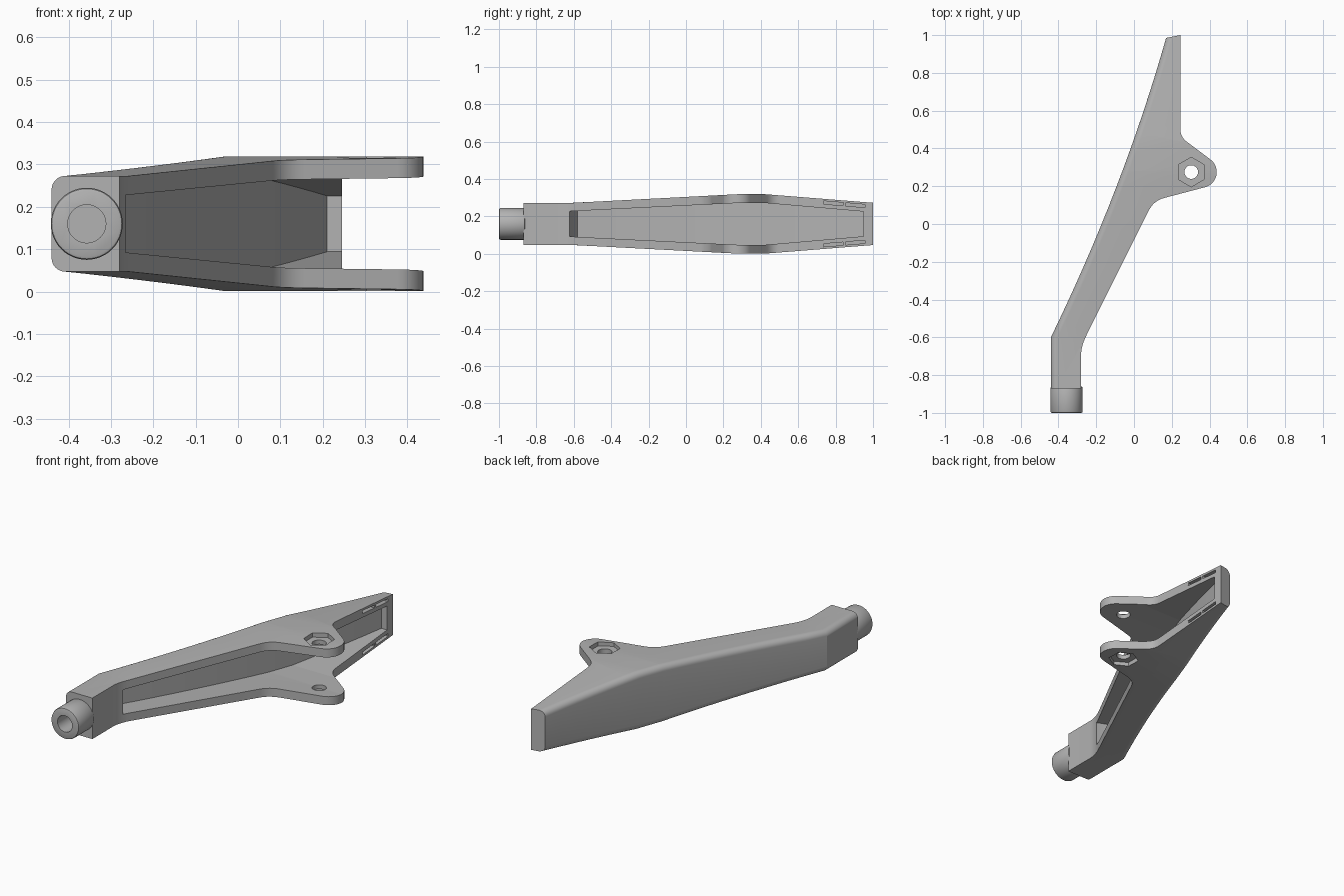
import bpy, bmesh, math
from mathutils import Vector

if "Cube" in bpy.data.objects:
    bpy.data.objects.remove(bpy.data.objects["Cube"])

MID = 0.16  # height of the mirror plane

grey = bpy.data.materials.new("plain grey")
grey.use_nodes = True
colour = (0.45, 0.45, 0.45, 1)
grey.diffuse_color = colour
grey.node_tree.nodes["Principled BSDF"].inputs["Base Color"].default_value = colour


def lerp_profile(y, stops):
    """Piecewise linear half height along y."""
    for (y0, h0), (y1, h1) in zip(stops, stops[1:]):
        if y <= y1:
            return h0 + (h1 - h0) * max(0, (y - y0) / (y1 - y0))
    return stops[-1][1]


def arc(cx, cy, r, a0, a1, n):
    return [(cx + r * math.cos(math.radians(a0 + (a1 - a0) * i / n)),
             cy + r * math.sin(math.radians(a0 + (a1 - a0) * i / n))) for i in range(n + 1)]


def fillet(a, b, c, n=6):
    """Quadratic bend from a to c around corner b."""
    a, b, c = Vector(a), Vector(b), Vector(c)
    return [tuple(a * (1 - t) ** 2 + b * 2 * t * (1 - t) + c * t * t)
            for t in (i / n for i in range(n + 1))]


def back_edge(y):
    """Gently bowed long edge of the arm."""
    t = (y + 0.6) / 1.585
    return -0.44 + 0.61 * t + 0.16 * t * (1 - t)


def solid(name, outline, stops, round_back=0):
    """Prism of an outline, its height following a profile along y."""
    bm = bmesh.new()
    base = bm.faces.new([bm.verts.new((x, y, -1)) for x, y in outline])
    top = bmesh.ops.extrude_face_region(bm, geom=[base])["geom"]
    for v in top:
        if isinstance(v, bmesh.types.BMVert):
            v.co.z = 1
    for y, _ in stops[1:-1]:
        bmesh.ops.bisect_plane(bm, geom=bm.verts[:] + bm.edges[:] + bm.faces[:],
                               plane_co=(0, y, 0), plane_no=(0, 1, 0), dist=1e-4)
    for v in bm.verts:
        v.co.z = MID + math.copysign(lerp_profile(v.co.y, stops), v.co.z)
    bmesh.ops.recalc_face_normals(bm, faces=bm.faces)
    if round_back:
        bm.normal_update()
        rim = [e for e in bm.edges
               if any(f.normal.x < -0.5 for f in e.link_faces)
               and any(abs(f.normal.z) > 0.5 for f in e.link_faces)]
        bmesh.ops.bevel(bm, geom=rim, offset=round_back, segments=8, profile=0.5,
                        affect='EDGES', clamp_overlap=True)
    mesh = bpy.data.meshes.new(name)
    bm.to_mesh(mesh)
    bm.free()
    ob = bpy.data.objects.new(name, mesh)
    bpy.context.collection.objects.link(ob)
    mesh.materials.append(grey)
    return ob


def cylinder(name, r, loc, depth, axis, sides=48):
    rot = (math.pi / 2, 0, 0) if axis == 'Y' else (0, 0, 0)
    bpy.ops.mesh.primitive_cylinder_add(vertices=sides, radius=r, depth=depth,
                                        location=loc, rotation=rot)
    ob = bpy.context.object
    ob.name = name
    ob.data.materials.append(grey)
    return ob


def activate(ob):
    bpy.ops.object.select_all(action='DESELECT')
    ob.select_set(True)
    bpy.context.view_layer.objects.active = ob


def cut(target, cutter):
    mod = target.modifiers.new("cut", 'BOOLEAN')
    mod.operation, mod.solver, mod.object = 'DIFFERENCE', 'EXACT', cutter
    activate(target)
    bpy.ops.object.modifier_apply(modifier=mod.name)
    bpy.data.objects.remove(cutter)


# Arm body with the mounting lugs in one outline
ys = [-0.6 + 1.585 * i / 16 for i in range(17)]
outline = [(-0.44, -0.87)] + [(back_edge(y), y) for y in ys] + [(0.245, 1.0)]
outline += fillet((0.246, 0.5), (0.246, 0.461), (0.28, 0.435))
outline += arc(0.355, 0.275, 0.083, 53, -75, 16)
outline += fillet((0.16, 0.138), (0.107, 0.124), (0.082, 0.078))
outline += fillet((-0.25, -0.586), (-0.28, -0.646), (-0.28, -0.69))
outline += [(-0.28, -0.87)]
arm = solid("swing_arm", outline,
            [(-0.9, 0.113), (-0.6, 0.113), (0.28, 0.159), (0.42, 0.159), (1.0, 0.113)], 0.062)

# Long cavity open towards the lug side
inner = [-0.58 + 1.53 * i / 14 for i in range(15)]
pocket = [(-0.27, -0.622)] + [(back_edge(y) + 0.05, y) for y in inner]
pocket += [(0.6, 0.95), (0.6, -0.622)]
cut(arm, solid("pocket_cutter", pocket,
               [(-0.63, 0.067), (0.28, 0.112), (0.42, 0.112), (0.95, 0.066)]))

# Bolt hole through both lugs, hexagon recess on each outer face
cut(arm, cylinder("bolt_cutter", 0.036, (0.303, 0.275, MID), 1, 'Z', 32))
for side in (-1, 1):
    hexagon = solid("hex_cutter", arc(0.303, 0.275, 0.078, 30, 330, 5), [(0, 0.05), (1, 0.05)])
    hexagon.location.z = side * 0.185
    cut(arm, hexagon)

# Pairs of narrow slots in the rim near the tip
for side in (-1, 1):
    for y, h in ((0.788, 0.110), (0.905, 0.100)):
        bpy.ops.mesh.primitive_cube_add(size=1, location=(0.25, y, MID + side * h),
                                        rotation=(-side * 0.083, 0, 0))
        slot = bpy.context.object
        slot.scale = (0.09, 0.105, 0.016)
        cut(arm, slot)

# Pivot tube with chamfered end
tube = cylinder("pivot_tube", 0.085, (-0.357, -0.93, MID), 0.14, 'Y')
bevel = tube.modifiers.new("chamfer", 'BEVEL')
bevel.width, bevel.segments, bevel.limit_method = 0.008, 2, 'ANGLE'
activate(tube)
bpy.ops.object.modifier_apply(modifier=bevel.name)

# Blind bore through the tube and into the arm
for part in (tube, arm):
    cut(part, cylinder("bore_cutter", 0.045, (-0.357, -0.9, MID), 0.4, 'Y'))

for part in (arm, tube):
    activate(part)
    bpy.ops.object.shade_smooth_by_angle(angle=math.radians(25))
